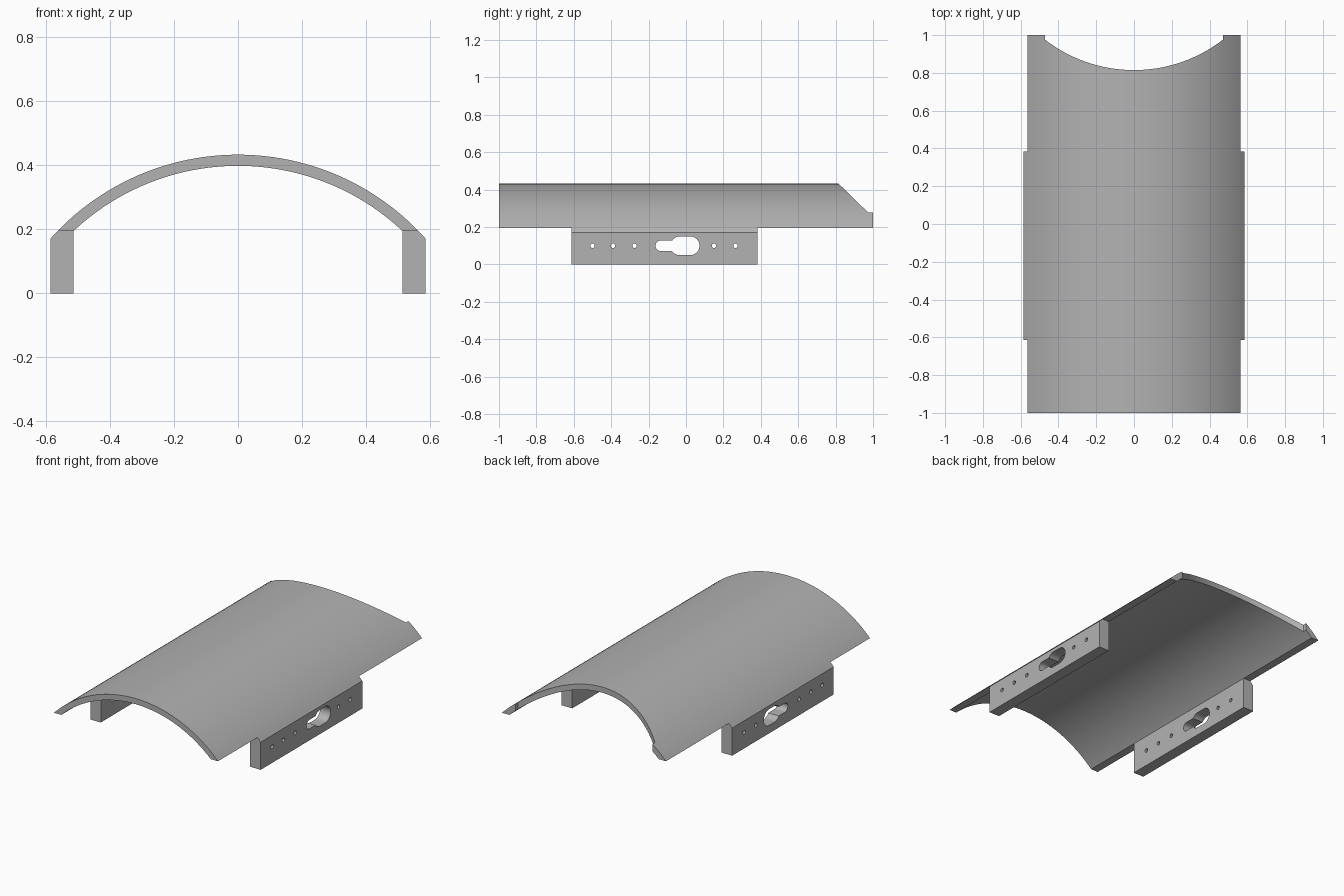
import bpy, bmesh
from math import sin, cos, asin, sqrt, radians, degrees
from mathutils import Vector

cube = bpy.data.objects.get("Cube")
if cube:
    bpy.data.objects.remove(cube, do_unlink=True)

grey = bpy.data.materials.new("plain grey")
grey.use_nodes = True
COLOUR = (0.45, 0.45, 0.45, 1)
grey.diffuse_color = COLOUR
grey.node_tree.nodes["Principled BSDF"].inputs["Base Color"].default_value = COLOUR

# Arched cover: concentric circles with the centre below ground
R_OUT, R_IN, CZ = 0.785, 0.75, -0.352
RIM = 0.195          # height of the cover's flat lower rim
WALL_OUT = 0.585     # outer side of the rails


def arc(cx, cy, r, start, end, n):
    """Points along an arc, angles in degrees."""
    return [(cx + r * cos(radians(start + (end - start) * i / n)),
             cy + r * sin(radians(start + (end - start) * i / n))) for i in range(n + 1)]


def prism(name, outlines, axis, lo, hi):
    """Extrude 2D outlines along an axis; the outline fills the other two axes."""
    place = {"x": lambda a, b, d: (d, a, b),
             "y": lambda a, b, d: (a, d, b),
             "z": lambda a, b, d: (a, b, d)}[axis]
    bm = bmesh.new()
    for pts in outlines:
        face = bm.faces.new([bm.verts.new(place(a, b, lo)) for a, b in pts])
        top = bmesh.ops.extrude_face_region(bm, geom=[face])["geom"]
        bmesh.ops.translate(bm, vec=Vector(place(0, 0, hi - lo)),
                            verts=[v for v in top if isinstance(v, bmesh.types.BMVert)])
    bmesh.ops.recalc_face_normals(bm, faces=bm.faces)
    mesh = bpy.data.meshes.new(name)
    bm.to_mesh(mesh)
    bm.free()
    mesh.materials.append(grey)
    obj = bpy.data.objects.new(name, mesh)
    bpy.context.collection.objects.link(obj)
    return obj


def activate(obj):
    bpy.ops.object.select_all(action="DESELECT")
    obj.select_set(True)
    bpy.context.view_layer.objects.active = obj


def cut(obj, cutter):
    """Subtract the cutter, then smooth the curved faces."""
    mod = obj.modifiers.new("cut", "BOOLEAN")
    mod.operation, mod.solver, mod.object = "DIFFERENCE", "EXACT", cutter
    activate(obj)
    bpy.ops.object.modifier_apply(modifier=mod.name)
    bpy.data.objects.remove(cutter, do_unlink=True)
    bpy.ops.object.shade_smooth_by_angle(angle=radians(25))


# Arched cover with a curved notch at the back
a_out = degrees(asin((RIM - CZ) / R_OUT))
a_in = degrees(asin((RIM - CZ) / R_IN))
profile = arc(0, CZ, R_OUT, a_out, 180 - a_out, 80) + arc(0, CZ, R_IN, 180 - a_in, a_in, 80)
cover = prism("arched_cover", [profile], "y", -1, 1)

NOTCH_R, NOTCH_HALF = 0.77, 0.47
spread = degrees(asin(NOTCH_HALF / NOTCH_R))
notch = arc(0, 0.815 + NOTCH_R, NOTCH_R, 270 - spread, 270 + spread, 60)
notch += [(NOTCH_HALF, 1.1), (-NOTCH_HALF, 1.1)]
cut(cover, prism("notch_cutter", [notch], "z", -0.2, 0.7))

# Side rails: the outer top corner follows the arch, with a keyhole and screw holes
x_in = sqrt(R_IN ** 2 - (RIM - CZ) ** 2)
x_top = sqrt(R_OUT ** 2 - (RIM - CZ) ** 2)
z_side = CZ + sqrt(R_OUT ** 2 - WALL_OUT ** 2)
HOLE_Z, BIG, SMALL = 0.1, 0.05, 0.028
meet = degrees(asin(SMALL / BIG))
keyhole = (arc(0.022, HOLE_Z, BIG, -90, 90, 24)
           + arc(-0.033, HOLE_Z, BIG, 90, 180 - meet, 12)
           + arc(-0.135, HOLE_Z, SMALL, 90, 270, 20)
           + arc(-0.033, HOLE_Z, BIG, 180 + meet, 270, 12))
holes = [arc(y, HOLE_Z, 0.012, 0, 345, 23) for y in (-0.5, -0.39, -0.275, 0.15, 0.265)]

for name, side in (("left_rail", 1), ("right_rail", -1)):
    section = [(side * x, z) for x, z in ((x_in, 0), (WALL_OUT, 0), (WALL_OUT, z_side),
                                          (x_top, RIM), (x_in, RIM))]
    rail = prism(name, [section], "y", -0.613, 0.383)
    lo, hi = sorted((side * 0.45, side * 0.65))
    cut(rail, prism("hole_cutter", [keyhole] + holes, "x", lo, hi))
